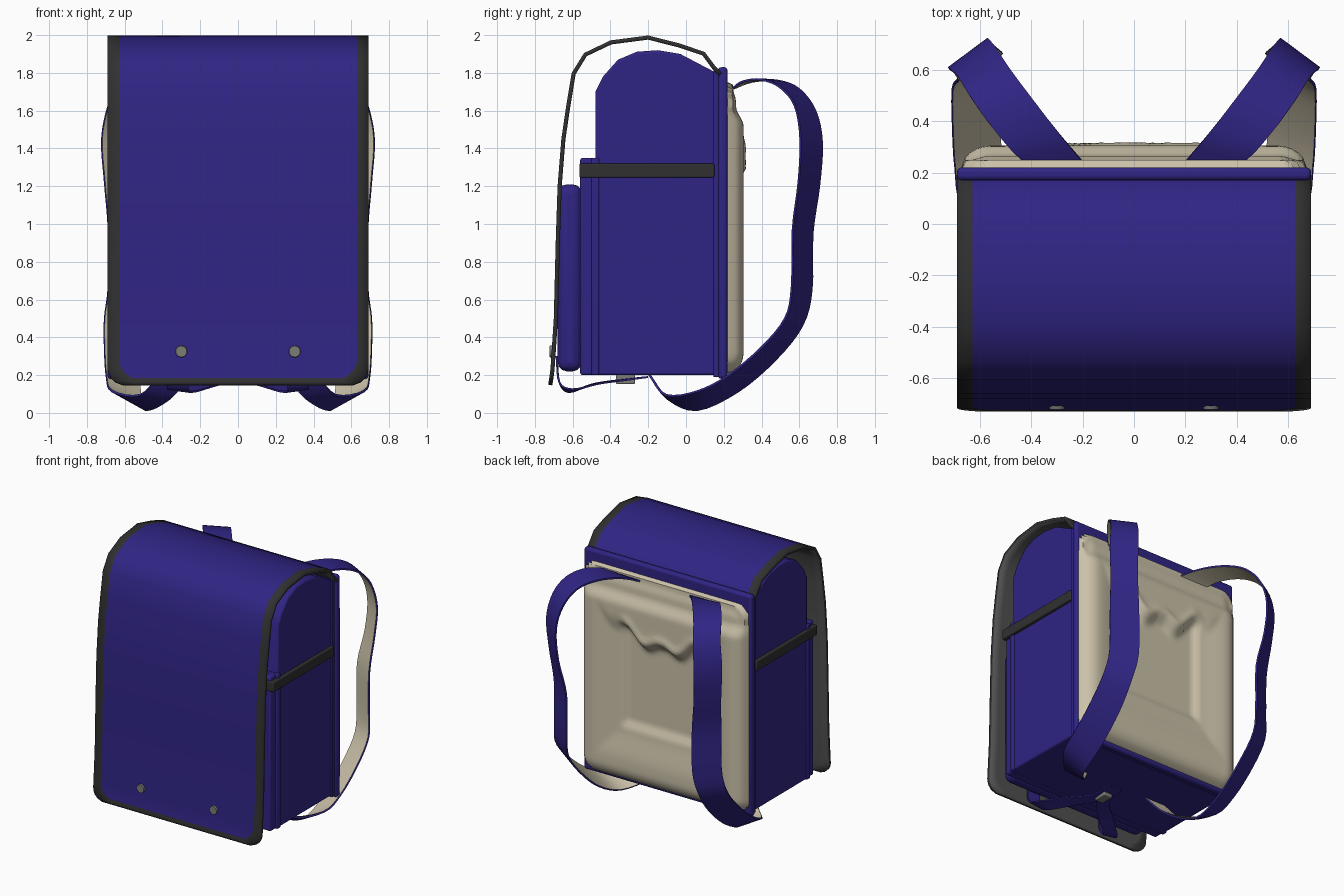
import bpy, bmesh, math
from mathutils import Vector

if "Cube" in bpy.data.objects:
    bpy.data.objects.remove(bpy.data.objects["Cube"], do_unlink=True)


def material(name, rgb):
    m = bpy.data.materials.new(name)
    m.use_nodes = True
    m.diffuse_color = (*rgb, 1)
    m.node_tree.nodes["Principled BSDF"].inputs["Base Color"].default_value = (*rgb, 1)
    return m


BLUE = material("indigo_leather", (0.029, 0.018, 0.23))
BEIGE = material("beige_lining", (0.6, 0.54, 0.4))
BLACK = material("black_trim", (0.03, 0.03, 0.03))
GREY = material("dark_grey_lining", (0.08, 0.08, 0.08))
METAL = material("grey_metal", (0.2, 0.2, 0.19))


def finish(name, bm, mats, angle=35, recalc=True):
    if recalc:
        bmesh.ops.recalc_face_normals(bm, faces=bm.faces)
    mesh = bpy.data.meshes.new(name)
    bm.to_mesh(mesh)
    bm.free()
    ob = bpy.data.objects.new(name, mesh)
    bpy.context.collection.objects.link(ob)
    for m in mats:
        mesh.materials.append(m)
    bpy.ops.object.select_all(action="DESELECT")
    ob.select_set(True)
    bpy.context.view_layer.objects.active = ob
    bpy.ops.object.shade_smooth_by_angle(angle=math.radians(angle))
    return ob


def prism(name, profile, half, mat, bevel=0.0, segments=3):
    """Extrude a (y, z) outline across x."""
    bm = bmesh.new()
    face = bm.faces.new([bm.verts.new((-half, y, z)) for y, z in profile])
    out = bmesh.ops.extrude_face_region(bm, geom=[face])
    moved = [v for v in out["geom"] if isinstance(v, bmesh.types.BMVert)]
    bmesh.ops.translate(bm, vec=(2 * half, 0, 0), verts=moved)
    ob = finish(name, bm, [mat])
    if bevel:
        mod = ob.modifiers.new("rounding", "BEVEL")
        mod.width, mod.segments = bevel, segments
        mod.limit_method, mod.angle_limit = "ANGLE", math.radians(40)
    return ob


def box(name, half, y0, y1, z0, z1, mat, bevel=0.0):
    return prism(name, [(y0, z0), (y1, z0), (y1, z1), (y0, z1)], half, mat, bevel)


def spline(points, steps=4):
    """Smooth curve through the points (Catmull-Rom)."""
    p = [Vector(q) for q in points]
    p = [2 * p[0] - p[1]] + p + [2 * p[-1] - p[-2]]
    out = []
    for i in range(1, len(p) - 2):
        a, b, c, d = p[i - 1:i + 3]
        for k in range(steps):
            t = k / steps
            out.append(0.5 * (2 * b + (c - a) * t + (2 * a - 5 * b + 4 * c - d) * t * t
                              + (3 * b - a - 3 * c + d) * t ** 3))
    return out + [p[-2]]


def ribbon(name, inner, outer, mats, thick):
    """Mirrored pair of bands between two edge curves; the inside face uses mats[1]."""
    e1, e2 = spline(inner), spline(outer)
    bm = bmesh.new()
    rings = []
    for i, (a, b) in enumerate(zip(e1, e2)):
        j, k = max(i - 1, 0), min(i + 1, len(e1) - 1)
        n = (b - a).cross(e1[k] + e2[k] - e1[j] - e2[j]).normalized() * thick
        rings.append([bm.verts.new(v) for v in (a, b, b - n, a - n)])
    for r, s in zip(rings, rings[1:]):
        for k in range(4):
            f = bm.faces.new((r[k], r[(k + 1) % 4], s[(k + 1) % 4], s[k]))
            f.material_index = 1 if k == 2 else 0
    bm.faces.new(rings[0])
    bm.faces.new(rings[-1])
    ob = finish(name, bm, mats)
    ob.modifiers.new("pair", "MIRROR").use_clip = False
    return ob


# Main body with domed top, front compartment, pocket and back board
dome = [(-0.48, 1.70), (-0.44, 1.78), (-0.36, 1.87), (-0.26, 1.912), (-0.15, 1.92),
        (-0.03, 1.90), (0.16, 1.80), (0.16, 0.2), (-0.48, 0.2)]
prism("main_body", dome, 0.665, BLUE, 0.012, 2)
box("front_seam", 0.675, -0.50, -0.46, 0.2, 1.35, BLUE, 0.008)
box("front_compartment", 0.66, -0.56, -0.49, 0.2, 1.35, BLUE, 0.012)
box("front_pocket", 0.59, -0.68, -0.55, 0.22, 1.21, BLUE, 0.05)
box("back_seam", 0.675, 0.145, 0.175, 0.19, 1.82, BLUE, 0.005)
box("back_board", 0.69, 0.17, 0.22, 0.18, 1.83, BLUE, 0.018)
box("side_band", 0.688, -0.565, 0.15, 1.245, 1.32, BLACK, 0.008)


# Cushioned back pad with a sunken centre and puckered upper edge
def step(t):
    t = min(max(t, 0), 1)
    return t * t * (3 - 2 * t)


def pad_depth(x, z):
    ax = abs(x)
    dx, dz = 0.68 - ax, min(z - 0.2, 1.76 - z)
    r = 0.12
    d = r - math.hypot(max(r - dx, 0), max(r - dz, 0))
    y = 0.2 + 0.105 * math.sqrt(max(1 - (1 - min(max(d / r, 0), 1)) ** 2, 0))
    y -= 0.04 * step((z - 1.52) / 0.1) * step(d / 0.06)
    top = 1.27 + 0.3 * ax + 0.04 * math.cos(22 * ax)
    slope = min((0.56 - ax) / 0.24, (z - 0.36) / 0.26, (top + 0.1 - z) / 0.2)
    dip = min((0.35 - ax) / 0.06, (z - 0.6) / 0.07, (top - z) / 0.07)
    pucker = math.exp(-((z - top - 0.02) / 0.035) ** 2) * step((0.4 - ax) / 0.15)
    return y - 0.03 * step(slope) - 0.028 * step(dip) + 0.022 * pucker


bm = bmesh.new()
NX, NZ = 60, 70
grid = []
for j in range(NZ + 1):
    z = 0.2 + 1.56 * j / NZ
    xs = [0.68 * (2 * i / NX - 1) for i in range(NX + 1)]
    grid.append([bm.verts.new((x, pad_depth(x, z), z)) for x in xs])
for lo, hi in zip(grid, grid[1:]):
    for i in range(NX):
        bm.faces.new((lo[i], hi[i], hi[i + 1], lo[i + 1]))
finish("back_pad", bm, [BEIGE], 60, recalc=False)

# Cover flap: rows of (y, z, half width, half width inside the trim)
rows = [(y, z, 0.69, 0.63) for y, z in (
    (0.19, 1.80), (0.16, 1.83), (0.10, 1.91), (-0.03, 1.955), (-0.20, 1.998), (-0.40, 1.972),
    (-0.54, 1.905), (-0.605, 1.80), (-0.635, 1.62), (-0.66, 1.45), (-0.68, 1.2),
    (-0.69, 0.9), (-0.70, 0.5), (-0.715, 0.27))]
rows += [(-0.718, 0.23, 0.69, 0.615), (-0.721, 0.205, 0.683, 0.59), (-0.724, 0.185, 0.672, 0.56),
         (-0.727, 0.165, 0.65, 0.55), (-0.73, 0.15, 0.61, 0.54)]
bm = bmesh.new()
lines = [[bm.verts.new((x, y, z)) for x in (-w, -n, n, w)] for y, z, w, n in rows]
for r, s in zip(lines, lines[1:]):
    for k in range(3):
        f = bm.faces.new((r[k], s[k], s[k + 1], r[k + 1]))
        f.material_index = 0 if k == 1 and s[0].co.z > 0.18 else 1
flap = finish("cover_flap", bm, [BLUE, BLACK, BLACK, GREY], 40, recalc=False)
mod = flap.modifiers.new("thickness", "SOLIDIFY")
mod.thickness, mod.offset = 0.022, -1
mod.material_offset, mod.material_offset_rim = 3, 1

# Round studs on the flap
for side, x in (("left", 0.3), ("right", -0.3)):
    bm = bmesh.new()
    bmesh.ops.create_cone(bm, cap_ends=True, segments=10, radius1=0.035, radius2=0.03, depth=0.02)
    for v in bm.verts:
        v.co = Vector((v.co.x + x, -0.712 - v.co.z, v.co.y + 0.325))
    finish(side + "_flap_stud", bm, [METAL])

# Shoulder straps
ribbon("shoulder_straps",
       [(0.20, 0.24, 1.72), (0.29, 0.35, 1.76), (0.39, 0.48, 1.765), (0.48, 0.60, 1.72),
        (0.54, 0.69, 1.60), (0.57, 0.725, 1.43), (0.56, 0.71, 1.2), (0.52, 0.675, 0.95),
        (0.52, 0.67, 0.65), (0.54, 0.62, 0.46), (0.53, 0.48, 0.28), (0.52, 0.28, 0.11),
        (0.49, 0.06, 0.01), (0.36, -0.1, 0.07), (0.25, -0.2, 0.2)],
       [(0.43, 0.24, 1.72), (0.49, 0.30, 1.76), (0.57, 0.40, 1.77), (0.64, 0.50, 1.73),
        (0.69, 0.58, 1.63), (0.725, 0.61, 1.45), (0.71, 0.60, 1.22), (0.69, 0.57, 0.97),
        (0.69, 0.565, 0.67), (0.71, 0.53, 0.5), (0.71, 0.40, 0.34), (0.70, 0.22, 0.19),
        (0.67, 0.06, 0.11), (0.52, -0.11, 0.09), (0.42, -0.2, 0.2)],
       [BLUE, BEIGE], 0.012)

# Forked closing belt under the bag, with its buckle
ribbon("closing_belt",
       [(0, -0.2, 0.185), (0, -0.38, 0.165), (0.10, -0.5, 0.145), (0.25, -0.62, 0.105),
        (0.26, -0.675, 0.16), (0.26, -0.69, 0.3)],
       [(0.06, -0.2, 0.185), (0.08, -0.35, 0.165), (0.2, -0.46, 0.15), (0.36, -0.6, 0.12),
        (0.37, -0.675, 0.16), (0.36, -0.69, 0.3)],
       [BLUE, BLUE], 0.01)
box("belt_buckle", 0.035, -0.37, -0.27, 0.152, 0.2, METAL, 0.006)
